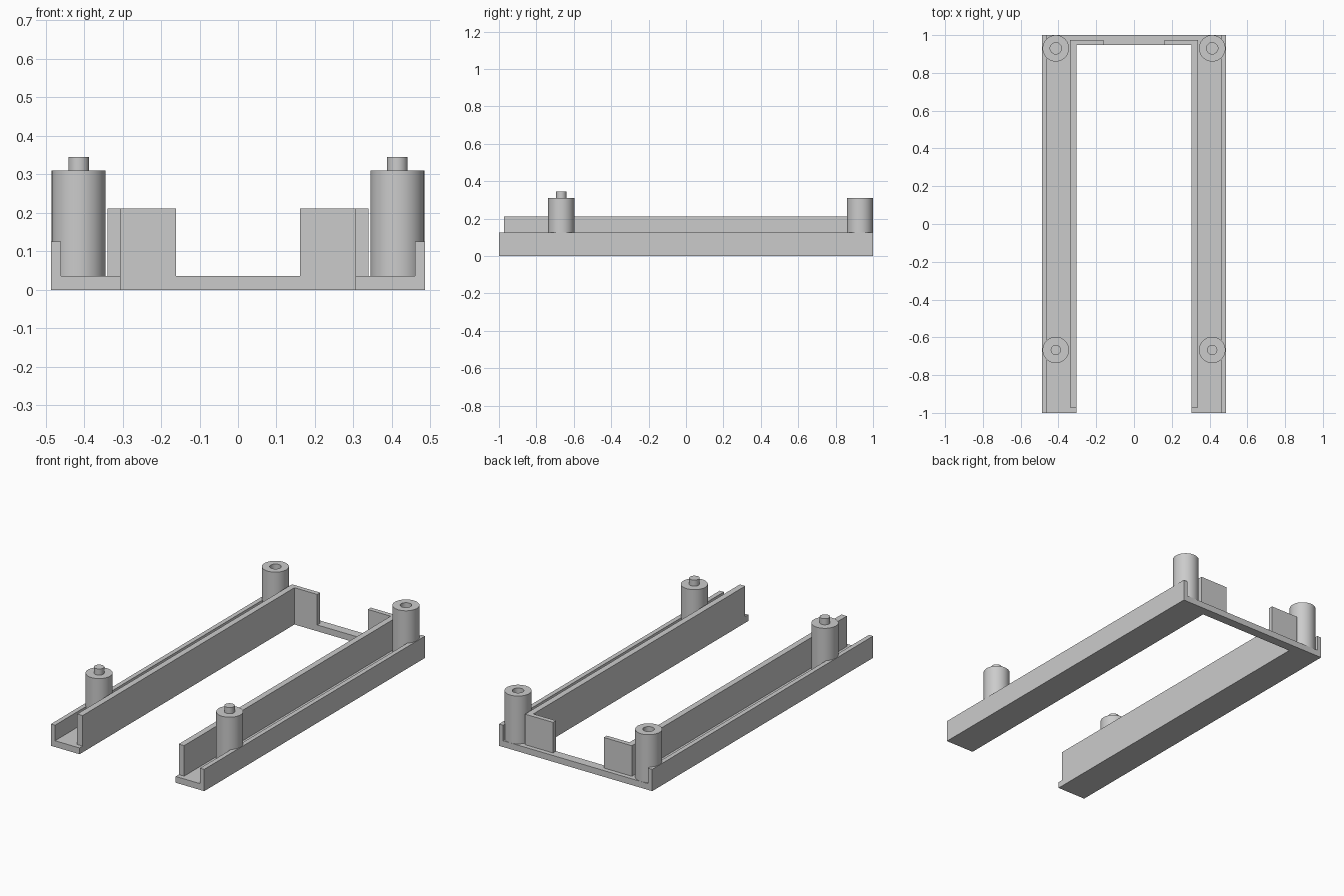
import bpy
import bmesh
import math

cube = bpy.data.objects.get("Cube")
if cube:
    bpy.data.objects.remove(cube, do_unlink=True)

grey = bpy.data.materials.new("plain_grey")
grey.use_nodes = True
grey.diffuse_color = (0.6, 0.6, 0.6, 1)
grey.node_tree.nodes["Principled BSDF"].inputs["Base Color"].default_value = (0.6, 0.6, 0.6, 1)

FLOOR = 0.036      # thickness of the base
OUTER = 0.486      # half width of the frame
INNER = 0.305      # half width of the opening
POST_X = 0.414


def finish(name, bm):
    bmesh.ops.recalc_face_normals(bm, faces=bm.faces)
    mesh = bpy.data.meshes.new(name)
    bm.to_mesh(mesh)
    bm.free()
    mesh.materials.append(grey)
    obj = bpy.data.objects.new(name, mesh)
    bpy.context.collection.objects.link(obj)
    return obj


def prism(name, outline, bottom, top):
    """Extrude a plan outline upward."""
    bm = bmesh.new()
    face = bm.faces.new([bm.verts.new((x, y, bottom)) for x, y in outline])
    result = bmesh.ops.extrude_face_region(bm, geom=[face])
    verts = [v for v in result["geom"] if isinstance(v, bmesh.types.BMVert)]
    bmesh.ops.translate(bm, verts=verts, vec=(0, 0, top - bottom))
    return finish(name, bm)


def lathe(name, profile, x, y):
    """Turn a radius/height profile about a vertical axis."""
    bm = bmesh.new()
    verts = [bm.verts.new((r, 0, z)) for r, z in profile]
    edges = [bm.edges.new(pair) for pair in zip(verts, verts[1:])]
    bmesh.ops.spin(bm, geom=verts + edges, cent=(0, 0, 0), axis=(0, 0, 1),
                   angle=math.tau, steps=64, use_merge=True)
    bmesh.ops.remove_doubles(bm, verts=bm.verts, dist=0.0001)
    obj = finish(name, bm)
    obj.location = (x, y, 0)
    bpy.ops.object.select_all(action="DESELECT")
    obj.select_set(True)
    bpy.context.view_layer.objects.active = obj
    bpy.ops.object.shade_smooth_by_angle(angle=math.radians(30))


# U-shaped base, open at the front
prism("base", [(-OUTER, -1), (-INNER, -1), (-INNER, 0.947), (INNER, 0.947),
               (INNER, -1), (OUTER, -1), (OUTER, 1), (-OUTER, 1)], 0, FLOOR)

post = [(0, FLOOR), (0.07, FLOOR), (0.07, 0.31)]
pin_top = [(0.027, 0.31), (0.027, 0.345), (0, 0.345)]
socket_top = [(0.03, 0.31), (0.03, 0.27), (0, 0.27)]

for side, s in (("left", 1), ("right", -1)):
    # Low outer lip
    prism(side + "_outer_lip", [(s * 0.46, -1), (s * OUTER, -1),
                                (s * OUTER, 1), (s * 0.46, 1)], FLOOR, 0.125)
    # Tall inner wall with its return along the back
    prism(side + "_inner_wall", [(s * INNER, -0.972), (s * 0.339, -0.972),
                                 (s * 0.339, 0.974), (s * 0.161, 0.974),
                                 (s * 0.161, 0.947), (s * INNER, 0.947)], FLOOR, 0.211)
    # Posts: pins at the front, sockets at the back
    lathe(side + "_front_post", post + pin_top, s * POST_X, -0.667)
    lathe(side + "_back_post", post + socket_top, s * POST_X, 0.93)
